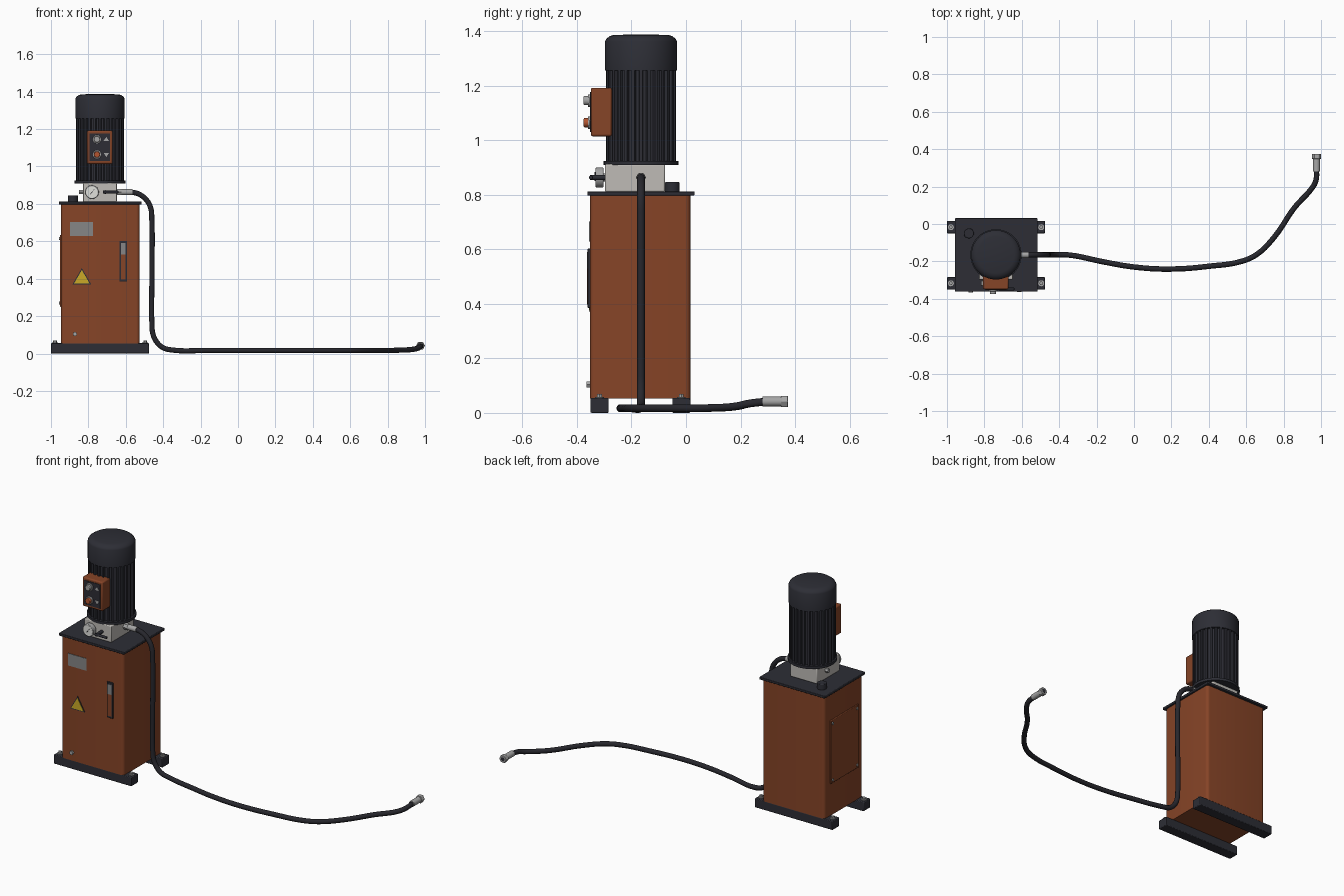
import bpy, bmesh, math
from mathutils import Vector

if "Cube" in bpy.data.objects:
    bpy.data.objects.remove(bpy.data.objects["Cube"])

def mat(name, r, g, b):
    m = bpy.data.materials.new(name)
    m.diffuse_color = (r, g, b, 1)
    m.use_nodes = True
    m.node_tree.nodes["Principled BSDF"].inputs["Base Color"].default_value = m.diffuse_color
    return m

RUST = mat("rust_orange", 0.24, 0.058, 0.02)
DARK = mat("dark_grey", 0.026, 0.027, 0.036)
HOSE = mat("hose_black", 0.02, 0.02, 0.026)
CAST = mat("cast_light_grey", 0.52, 0.5, 0.47)
STEEL = mat("steel", 0.38, 0.38, 0.38)
PLATE = mat("plate_grey", 0.24, 0.24, 0.24)
YELLOW = mat("warning_yellow", 0.6, 0.4, 0.02)
WHITE = mat("dial_white", 0.75, 0.75, 0.72)
RED = mat("button_red", 0.45, 0.09, 0.03)
CX, CY = -0.738, -0.165          # motor axis
TY = -0.352                      # tank front face

def finish(name, bm, m, bevel=0, segs=2):
    bmesh.ops.recalc_face_normals(bm, faces=bm.faces[:])
    me = bpy.data.meshes.new(name)
    bm.to_mesh(me)
    bm.free()
    me.materials.append(m)
    o = bpy.data.objects.new(name, me)
    bpy.context.collection.objects.link(o)
    if bevel:
        b = o.modifiers.new("bevel", 'BEVEL')
        b.width, b.segments, b.limit_method = bevel, segs, 'ANGLE'
    bpy.ops.object.select_all(action='DESELECT')
    o.select_set(True)
    bpy.context.view_layer.objects.active = o
    bpy.ops.object.shade_smooth_by_angle(angle=math.radians(35))
    return o

def prism(name, pts, axis, start, end, m, bevel=0, segs=2):
    """Extrude a 2D outline along an axis: pts are (x,z) for Y, (x,y) for Z, (y,z) for X."""
    put = {'X': lambda a, b, t: (t, a, b), 'Y': lambda a, b, t: (a, t, b), 'Z': lambda a, b, t: (a, b, t)}[axis]
    bm = bmesh.new()
    lo = [bm.verts.new(put(a, b, start)) for a, b in pts]
    hi = [bm.verts.new(put(a, b, end)) for a, b in pts]
    bm.faces.new(lo)
    bm.faces.new(hi)
    n = len(pts)
    for i in range(n):
        bm.faces.new((lo[i], lo[(i + 1) % n], hi[(i + 1) % n], hi[i]))
    return finish(name, bm, m, bevel, segs)

def box(name, x0, x1, y0, y1, z0, z1, m, bevel=0, segs=2):
    return prism(name, [(x0, y0), (x1, y0), (x1, y1), (x0, y1)], 'Z', z0, z1, m, bevel, segs)

def cyl(name, a, b, r, axis, start, end, m, n=24, bevel=0):
    pts = [(a + r * math.cos(math.tau * i / n), b + r * math.sin(math.tau * i / n)) for i in range(n)]
    return prism(name, pts, axis, start, end, m, bevel)

def rounded(x0, x1, y0, y1, r, n=5):
    out = []
    for k, (cx, cy) in enumerate([(x1 - r, y1 - r), (x0 + r, y1 - r), (x0 + r, y0 + r), (x1 - r, y0 + r)]):
        for i in range(n + 1):
            t = math.pi / 2 * (k + i / n)
            out.append((cx + r * math.cos(t), cy + r * math.sin(t)))
    return out

def lathe(name, profile, m, n=48):
    bm = bmesh.new()
    vs = [bm.verts.new((CX + r, CY, z)) for r, z in profile]
    es = [bm.edges.new(p) for p in zip(vs, vs[1:])]
    bmesh.ops.spin(bm, geom=vs + es, cent=(CX, CY, 0), axis=(0, 0, 1), angle=math.tau, steps=n)
    bmesh.ops.remove_doubles(bm, verts=bm.verts[:], dist=1e-5)
    return finish(name, bm, m)

def tube(name, pts, r, m):
    c = bpy.data.curves.new(name, 'CURVE')
    c.dimensions, c.bevel_depth, c.bevel_resolution, c.resolution_u, c.use_fill_caps = '3D', r, 3, 5, True
    s = c.splines.new('BEZIER')
    s.bezier_points.add(len(pts) - 1)
    for p, co in zip(s.bezier_points, pts):
        p.co = co
        p.handle_left_type = p.handle_right_type = 'AUTO'
    c.materials.append(m)
    o = bpy.data.objects.new(name, c)
    bpy.context.collection.objects.link(o)
    bpy.ops.object.select_all(action='DESELECT')
    o.select_set(True)
    bpy.context.view_layer.objects.active = o
    bpy.ops.object.convert(target='MESH')

# Base rails with bolts at each end
for side, y0 in (("front", -0.35), ("back", -0.05)):
    box(side + "_rail", -1.0, -0.475, y0, y0 + 0.066, 0, 0.055, DARK, 0.004)
    for end, x in (("left", -0.979), ("right", -0.496)):
        cyl(f"{side}_{end}_washer", x, y0 + 0.033, 0.016, 'Z', 0.054, 0.059, STEEL)
        cyl(f"{side}_{end}_bolt", x, y0 + 0.033, 0.01, 'Z', 0.058, 0.069, STEEL, 6)

# Tank and lid
prism("tank", rounded(-0.946, -0.526, TY, 0.016, 0.018), 'Z', 0.053, 0.8, RUST)
box("tank_lid", -0.958, -0.515, -0.362, 0.031, 0.797, 0.812, DARK, 0.003)
cyl("filler_cap", -0.883, -0.05, 0.027, 'Z', 0.81, 0.846, DARK, 20, 0.003)

# Tank front details
box("name_plate", -0.898, -0.775, TY - 0.003, TY + 0.002, 0.628, 0.702, PLATE)
box("sight_glass_frame", -0.634, -0.593, TY - 0.009, TY + 0.002, 0.385, 0.602, DARK, 0.002)
box("sight_glass_empty", -0.626, -0.601, TY - 0.011, TY - 0.007, 0.53, 0.59, PLATE)
box("sight_glass_oil", -0.626, -0.601, TY - 0.011, TY - 0.007, 0.397, 0.53, RUST)
def tri(cx, z0, w, h):
    return [(cx - w / 2, z0), (cx + w / 2, z0), (cx, z0 + h)]
prism("warning_border", tri(-0.835, 0.37, 0.1, 0.087), 'Y', TY - 0.002, TY + 0.002, DARK)
prism("warning_triangle", tri(-0.835, 0.375, 0.083, 0.072), 'Y', TY - 0.004, TY, YELLOW)
cyl("drain_plug", -0.872, 0.104, 0.012, 'Y', TY - 0.013, TY + 0.002, STEEL, 6)

# Side access panel with corner screws
box("access_panel", -0.953, -0.944, -0.305, -0.035, 0.25, 0.635, RUST, 0.003)
for y in (-0.288, -0.052):
    for z in (0.27, 0.615):
        cyl("panel_screw", y, z, 0.008, 'X', -0.958, -0.95, STEEL, 12)

# Pump block with side plug and outlet fitting
box("pump_block", -0.83, -0.648, -0.297, -0.077, 0.81, 0.912, CAST, 0.005)
cyl("side_plug", CY, 0.863, 0.013, 'X', -0.849, -0.828, STEEL, 6)
cyl("outlet_nut", CY, 0.863, 0.019, 'X', -0.65, -0.622, STEEL, 6)
cyl("outlet_sleeve", CY, 0.863, 0.016, 'X', -0.625, -0.565, STEEL)

# Pressure gauge
cyl("gauge_stem", -0.781, 0.863, 0.014, 'Y', -0.31, -0.29, STEEL)
cyl("gauge_body", -0.781, 0.863, 0.037, 'Y', -0.331, -0.303, STEEL, 32, 0.003)
cyl("gauge_dial", -0.781, 0.863, 0.031, 'Y', -0.3325, -0.33, WHITE, 32)
prism("gauge_needle", [(-0.79, 0.854), (-0.787, 0.851), (-0.764, 0.884)], 'Y', -0.335, -0.332, DARK)

# Valve lever
cyl("valve_stem", -0.71, 0.863, 0.01, 'Y', -0.352, -0.295, DARK, 16)
cyl("valve_lever", -0.348, 0.863, 0.0075, 'X', -0.722, -0.64, DARK, 16, 0.002)

# Motor: flange, finned body, fan cover
lathe("motor_flange", [(0, 0.908), (0.137, 0.908), (0.137, 0.924), (0, 0.924)], DARK)
N = 28
fins = []
for i in range(N):
    for f, r in ((-0.28, 0.117), (-0.2, 0.129), (0.2, 0.129), (0.28, 0.117)):
        t = math.tau * (i + f) / N
        fins.append((CX + r * math.cos(t), CY + r * math.sin(t)))
prism("motor_body", fins, 'Z', 0.92, 1.262, DARK)
lathe("fan_cover", [(0, 1.256), (0.132, 1.256), (0.132, 1.362), (0.127, 1.372), (0.113, 1.382),
                    (0.098, 1.386), (0, 1.387)], DARK)

# Control box with panel, buttons and arrows
box("control_box", -0.807, -0.671, -0.349, -0.272, 1.014, 1.192, RUST, 0.007)
box("control_panel", -0.793, -0.684, -0.352, -0.346, 1.029, 1.176, DARK)
for name, z, m in (("up", 1.145, STEEL), ("down", 1.064, RED)):
    cyl(name + "_button_ring", -0.754, z, 0.023, 'Y', -0.36, -0.35, STEEL, 24, 0.002)
    cyl(name + "_button", -0.754, z, 0.017, 'Y', -0.375, -0.355, m, 24, 0.003)
prism("up_arrow", tri(-0.704, 1.136, 0.03, 0.022), 'Y', -0.354, -0.35, STEEL)
prism("down_arrow", tri(-0.704, 1.073, 0.03, -0.022), 'Y', -0.354, -0.35, STEEL)

# Hose: out of the pump, down the side and along the floor
tube("hose", [(-0.6, CY, 0.863), (-0.565, CY, 0.862), (-0.525, CY, 0.85), (-0.487, CY, 0.818), (-0.466, CY, 0.775),
              (-0.461, CY, 0.72), (-0.46, CY, 0.45), (-0.46, CY, 0.15), (-0.455, CY, 0.105), (-0.435, CY, 0.062),
              (-0.4, CY, 0.031), (-0.354, CY, 0.019), (-0.16, -0.203, 0.017), (0, -0.23, 0.017),
              (0.19, -0.241, 0.017), (0.4, -0.226, 0.017), (0.58, -0.198, 0.017), (0.66, -0.16, 0.017),
              (0.75, -0.07, 0.017), (0.86, 0.09, 0.018), (0.95, 0.19, 0.025), (0.972, 0.23, 0.034),
              (0.976, 0.3, 0.042)], 0.0145, HOSE)
cyl("hose_end_sleeve", 0.976, 0.042, 0.018, 'Y', 0.28, 0.355, STEEL, 24, 0.002)
cyl("hose_end_nut", 0.976, 0.042, 0.024, 'Y', 0.348, 0.374, STEEL, 6, 0.002)
cyl("hose_end_bore", 0.976, 0.042, 0.012, 'Y', 0.37, 0.3745, DARK, 16)
